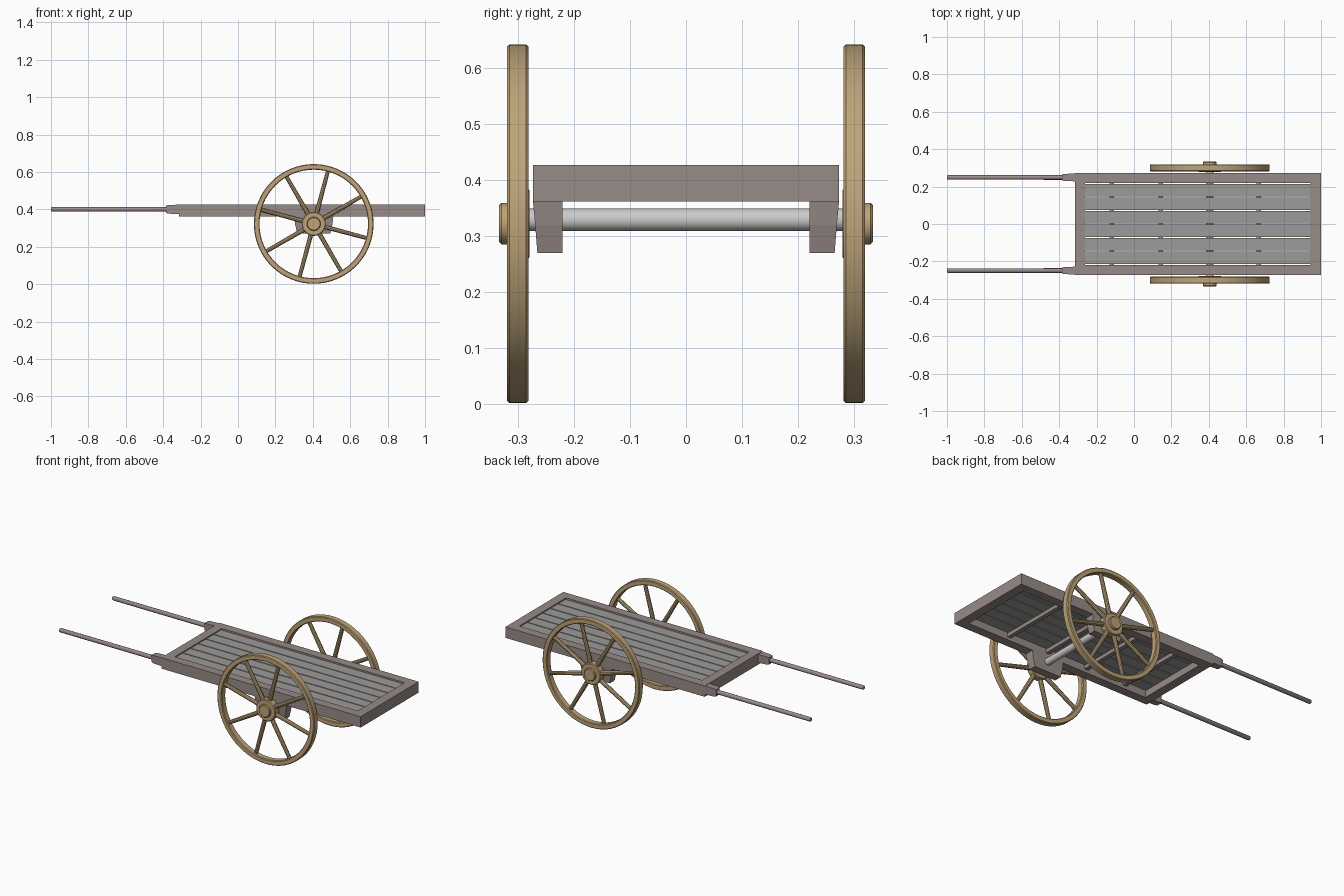
import bpy, bmesh
from math import sin, cos, pi, radians
from mathutils import Matrix, Vector

if "Cube" in bpy.data.objects:
    bpy.data.objects.remove(bpy.data.objects["Cube"])


def material(name, rgb):
    m = bpy.data.materials.new(name)
    m.diffuse_color = (*rgb, 1)
    m.use_nodes = True
    m.node_tree.nodes["Principled BSDF"].inputs["Base Color"].default_value = m.diffuse_color
    return m


FRAME = material("weathered_frame", (0.31, 0.26, 0.245))
PLANK = material("grey_plank", (0.33, 0.325, 0.32))
TAN = material("tan_wood", (0.52, 0.37, 0.19))
WX, WZ, WY, WR = 0.405, 0.322, 0.30, 0.32


def finish(name, bm, mat=None, bevel=0, smooth=False):
    bmesh.ops.recalc_face_normals(bm, faces=bm.faces)
    me = bpy.data.meshes.new(name)
    bm.to_mesh(me)
    bm.free()
    ob = bpy.data.objects.new(name, me)
    bpy.context.collection.objects.link(ob)
    if mat:
        me.materials.append(mat)
    if bevel:
        b = ob.modifiers.new("bevel", 'BEVEL')
        b.width, b.segments = bevel, 1
    if smooth:
        bpy.ops.object.select_all(action='DESELECT')
        ob.select_set(True)
        bpy.context.view_layer.objects.active = ob
        bpy.ops.object.shade_smooth_by_angle(angle=radians(35))
    return ob


def loft(name, rings, mat=None, closed=False, bevel=0, smooth=False):
    """Skin a list of equal-length point rings; closed joins last to first."""
    bm = bmesh.new()
    vs = [[bm.verts.new(p) for p in r] for r in rings]
    n, k = len(vs[0]), len(vs)
    for i in range(k if closed else k - 1):
        a, b = vs[i], vs[(i + 1) % k]
        for j in range(n):
            bm.faces.new((a[j], a[(j + 1) % n], b[(j + 1) % n], b[j]))
    if not closed:
        bm.faces.new(vs[0])
        bm.faces.new(vs[-1])
    return finish(name, bm, mat, bevel, smooth)


def box(name, x0, x1, y0, y1, z0, z1, mat=None, bevel=0):
    return loft(name, [[(x, y0, z0), (x, y1, z0), (x, y1, z1), (x, y0, z1)] for x in (x0, x1)],
                mat, bevel=bevel)


def lathe(name, profile, cx, cz, mat=None, closed=False, seg=32):
    """Turn (radius, y) points round a y-parallel axis."""
    rings = [[(cx + r * cos(2 * pi * i / seg), y, cz + r * sin(2 * pi * i / seg))
              for i in range(seg)] for r, y in profile]
    return loft(name, rings, mat, closed, smooth=True)


# Bed frame end beams
box("front_beam", -0.315, -0.262, -0.22, 0.22, 0.362, 0.427, FRAME)
box("rear_beam", 0.945, 1.0, -0.22, 0.22, 0.362, 0.427, FRAME)

# Deck planks and the cross slats carrying them
for i in range(6):
    y = (i - 2.5) * 0.0725
    box(f"deck_plank_{i + 1}", -0.262, 0.945, y - 0.0335, y + 0.0335, 0.402, 0.42, PLANK)
for i, x in enumerate((-0.12, 0.142, 0.405, 0.668)):
    box(f"cross_slat_{i + 1}", x - 0.012, x + 0.012, -0.225, 0.225, 0.38, 0.402, FRAME)

# Axle
lathe("axle", [(0.02, -0.30), (0.02, 0.30)], WX, WZ + 0.007, seg=24)

for side, s in (("right", -1), ("left", 1)):
    # Side rail
    box(f"{side}_rail", -0.315, 1.0, s * 0.22, s * 0.273, 0.362, 0.427, FRAME)

    # Handle socket, tapering slightly away from the bed
    def section(x, hy, hz):
        y, z = s * 0.249, 0.4
        return [(x, y - hy, z - hz), (x, y + hy, z - hz), (x, y + hy, z + hz), (x, y - hy, z + hz)]
    loft(f"{side}_handle_socket", [section(-0.385, 0.016, 0.02), section(-0.37, 0.019, 0.0235),
                                   section(-0.31, 0.021, 0.025)], FRAME)

    # Round handle
    rod = [(-1.0, 0.009), (-0.995, 0.012), (-0.38, 0.0125)]
    loft(f"{side}_handle", [[(x, s * 0.249 + r * cos(i * pi / 6), 0.4 + r * sin(i * pi / 6))
                            for i in range(12)] for x, r in rod], FRAME, smooth=True)

    # Axle bracket, narrowing towards the bottom
    loft(f"{side}_axle_bracket",
         [[(WX - h, s * 0.22, z), (WX + h, s * 0.22, z), (WX + h, s * o, z), (WX - h, s * o, z)]
          for z, o, h in ((0.27, 0.265, 0.088), (0.32, 0.269, 0.1), (0.363, 0.273, 0.105))], FRAME)

    # Wheel rim with chamfered edges
    rim = [(WR, 0.285), (WR, 0.315), (WR - 0.004, 0.319), (0.294, 0.319),
           (0.29, 0.315), (0.29, 0.285), (0.294, 0.281), (WR - 0.004, 0.281)]
    lathe(f"{side}_wheel_rim", [(r, s * y) for r, y in rim], WX, WZ, TAN, True, 64)

    # Hub with stepped cap
    hub = [(0.036, 0.279), (0.06, 0.279), (0.064, 0.283), (0.064, 0.315), (0.06, 0.319),
           (0.037, 0.319), (0.037, 0.329), (0.033, 0.333)]
    lathe(f"{side}_wheel_hub", [(r, s * y) for r, y in hub], WX, WZ, TAN)

    # Eight straight spokes
    for k in range(8):
        bm = bmesh.new()
        a = radians(30 + 45 * k)
        d = Vector((cos(a), 0, sin(a)))
        bmesh.ops.create_cone(bm, cap_ends=True, segments=10, radius1=0.013, radius2=0.011, depth=0.245)
        rot = Vector((0, 0, 1)).rotation_difference(d).to_matrix().to_4x4()
        centre = Vector((WX, s * WY, WZ)) + d * 0.1765
        bmesh.ops.transform(bm, matrix=Matrix.Translation(centre) @ rot, verts=bm.verts)
        finish(f"{side}_spoke_{k + 1}", bm, TAN, smooth=True)
